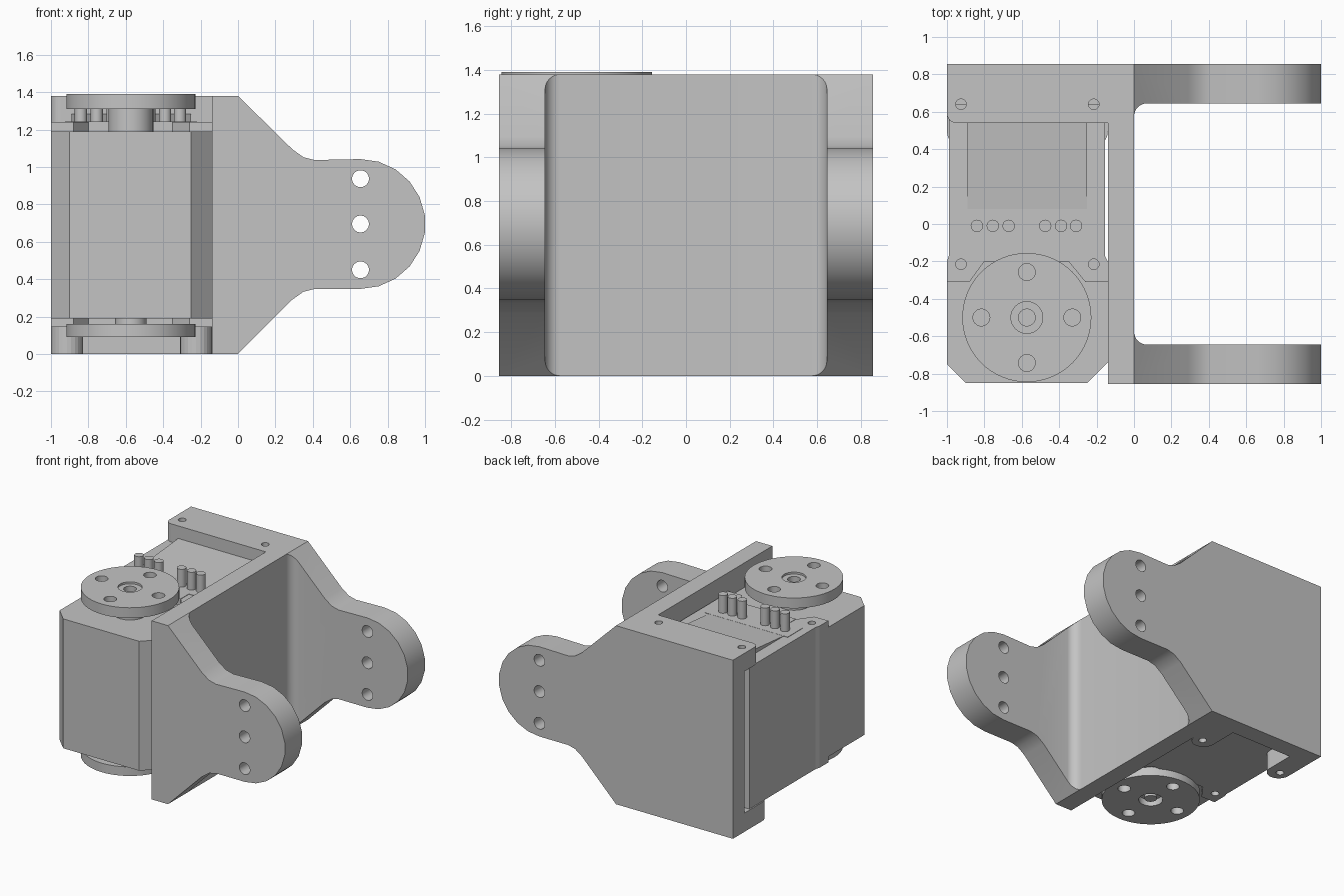
import bpy, bmesh, math
from mathutils import Vector

cube = bpy.data.objects.get("Cube")
if cube:
    bpy.data.objects.remove(cube, do_unlink=True)

grey = bpy.data.materials.new("satin grey")
grey.use_nodes = True
COLOUR = (0.55, 0.55, 0.55, 1)
grey.diffuse_color = COLOUR
grey.node_tree.nodes["Principled BSDF"].inputs["Base Color"].default_value = COLOUR


def prism(name, points, lo, hi, axis="z"):
    """Extrude an outline along z (points are x, y) or along y (points are x, z)."""
    bm = bmesh.new()
    place = (lambda p: (p[0], p[1], lo)) if axis == "z" else (lambda p: (p[0], lo, p[1]))
    face = bm.faces.new([bm.verts.new(place(p)) for p in points])
    grown = bmesh.ops.extrude_face_region(bm, geom=[face])
    step = Vector((0, 0, hi - lo)) if axis == "z" else Vector((0, hi - lo, 0))
    bmesh.ops.translate(bm, vec=step, verts=[v for v in grown["geom"] if isinstance(v, bmesh.types.BMVert)])
    bmesh.ops.recalc_face_normals(bm, faces=bm.faces)
    mesh = bpy.data.meshes.new(name)
    bm.to_mesh(mesh)
    bm.free()
    mesh.materials.append(grey)
    obj = bpy.data.objects.new(name, mesh)
    bpy.context.collection.objects.link(obj)
    return obj


def arc(cx, cy, r, start, end, steps):
    angles = [math.radians(start + (end - start) * i / steps) for i in range(steps + 1)]
    return [(cx + r * math.cos(a), cy + r * math.sin(a)) for a in angles]


def rod(name, x, y, r, lo, hi, axis="z", sides=32):
    return prism(name, arc(x, y, r, 0, 360, sides)[:-1], lo, hi, axis)


def box(name, x0, x1, y0, y1, z0, z1):
    return prism(name, [(x0, y0), (x1, y0), (x1, y1), (x0, y1)], z0, z1)


def combine(obj, others, operation):
    """Apply booleans and discard the helper solids."""
    for other in others:
        other.hide_render = True
        mod = obj.modifiers.new("combine", "BOOLEAN")
        mod.operation, mod.solver, mod.object = operation, "EXACT", other
        bpy.context.view_layer.update()
        graph = bpy.context.evaluated_depsgraph_get()
        mesh = bpy.data.meshes.new_from_object(obj.evaluated_get(graph))
        obj.modifiers.clear()
        obj.data = mesh
        bpy.data.objects.remove(other, do_unlink=True)


def smooth(obj):
    bpy.ops.object.select_all(action="DESELECT")
    bpy.context.view_layer.objects.active = obj
    obj.select_set(True)
    bpy.ops.object.shade_smooth_by_angle(angle=math.radians(30))


W, IN, H = 0.855, 0.645, 1.38      # half width, inside of arms, height
MID = 0.695                        # height of the arm centre
WEB = -0.14                        # inner side of the web
SCREWS = (-0.925, -0.215)

# Bracket: U-shaped plan intersected with the arm side profile
fillet = 0.07
plan = [(-1, W), (-1, 0.715), (WEB, 0.715), (WEB, -W), (1.1, -W), (1.1, -IN)]
plan += arc(fillet, -IN + fillet, fillet, 270, 180, 8)
plan += arc(fillet, IN - fillet, fillet, 180, 90, 8)
plan += [(1.1, IN), (1.1, W)]
bracket = prism("bracket", plan, -0.1, 1.5)
lower = [(-1, 0), (0, 0), (0.29, 0.29), (0.35, 0.333), (0.41, 0.348)]
upper = [(x, 2 * MID - 0.005 - z) for x, z in reversed(lower)]
upper[-1], upper[-2] = (-1, H), (0, H)
side = lower + arc(0.655, MID, 0.347, -90, 90, 11) + upper
combine(bracket, [prism("side_profile", side, -1, 1, "y")], "INTERSECT")
combine(bracket, [rod("arm_hole", 0.655, z, 0.045, -1, 1, "y") for z in (0.45, MID, 0.937)], "DIFFERENCE")
smooth(bracket)

# Top clamp flange and the two bottom ears
flange = prism("top_flange", [(-1, 0.72)] + arc(-0.95, 0.59, 0.05, 180, 270, 6)
               + [(WEB, 0.54), (WEB, 0.72)], 1.24, H)
combine(flange, [rod("flange_hole", x, 0.64, 0.028, 1.2, 1.5) for x in SCREWS], "DIFFERENCE")
for label, x in zip(("right", "left"), SCREWS):
    x0, x1 = (-1, -0.83) if label == "right" else (-0.31, WEB)
    outline = [(x1, 0.72), (x0, 0.72)] + arc((x0 + x1) / 2, 0.495, 0.085, 180, 360, 12)
    ear = prism(label + "_bottom_ear", outline, 0, 0.145)
    combine(ear, [rod("ear_hole", x, 0.495, 0.028, -0.1, 0.12)], "DIFFERENCE")

# Motor case with chamfered front corners
case = [(-1, -0.75), (-0.9, -0.85), (-0.25, -0.85), (WEB, -0.74), (WEB, -0.2),
        (-0.155, -0.17), (-0.155, 0.64), (-0.99, 0.64), (-0.99, -0.17), (-1, -0.2)]
prism("motor_case", case, 0.19, 1.19)

# Stepped covers with screw lugs, above and below
cover = [(-1, -0.31), (-0.88, -0.31), (-0.8, -0.2), (-0.35, -0.2), (-0.26, -0.31), (WEB, -0.31),
         (WEB, -0.2), (-0.155, -0.17), (-0.155, 0.64), (-0.99, 0.64), (-0.99, -0.17), (-1, -0.2)]
for name, lo, hi in (("top_cover", 1.19, 1.24), ("bottom_cover", 0.145, 0.19)):
    plate = prism(name, cover, lo, hi)
    combine(plate, [rod("lug_hole", x, -0.215, 0.028, lo - 0.1, hi + 0.1) for x in SCREWS], "DIFFERENCE")

# Sloping panel on the top cover
ramp = box("top_ramp", -0.89, -0.25, 0.08, 0.56, 1.2, 1.285)
for v in ramp.data.vertices:
    if v.co.z > 1.25 and v.co.y < 0.3:
        v.co.z = 1.242

# Connector block and its six pins
prism("connector_block", [(-0.925, -0.1), (-0.8, -0.1), (-0.8, -0.2), (-0.35, -0.2), (-0.35, -0.1),
                          (-0.22, -0.1), (-0.22, 0.08), (-0.925, 0.08)], 1.2, 1.243)
for i, x in enumerate((-0.84, -0.755, -0.67, -0.475, -0.39, -0.31)):
    smooth(rod("connector_pin_%d" % (i + 1), x, -0.01, 0.033, 1.2, H, sides=20))

# Output discs and shafts
CX, CY = -0.573, -0.5
for name, lo, hi in (("top_disc", 1.31, 1.39), ("bottom_disc", 0.09, 0.16)):
    disc = rod(name, CX, CY, 0.345, lo, hi, sides=64)
    holes = [rod("disc_hole", CX + 0.243 * math.cos(a), CY + 0.243 * math.sin(a), 0.045, lo - 0.1, hi + 0.1)
             for a in (i * math.pi / 2 for i in range(4))]
    combine(disc, holes + [rod("disc_bore", CX, CY, 0.085, lo - 0.1, hi + 0.1)], "DIFFERENCE")
    smooth(disc)
top_shaft = rod("top_shaft", CX, CY, 0.12, 1.18, 1.31)
hub = rod("top_hub", CX, CY, 0.085, 1.3, 1.375)
combine(hub, [rod("hub_hole", CX, CY, 0.045, 1.33, 1.5)], "DIFFERENCE")
bottom_shaft = rod("bottom_shaft", CX, CY, 0.084, 0.14, 0.2)
bottom_stud = rod("bottom_stud", CX, CY, 0.045, 0.1, 0.15)
for part in (top_shaft, hub, bottom_shaft, bottom_stud):
    smooth(part)
